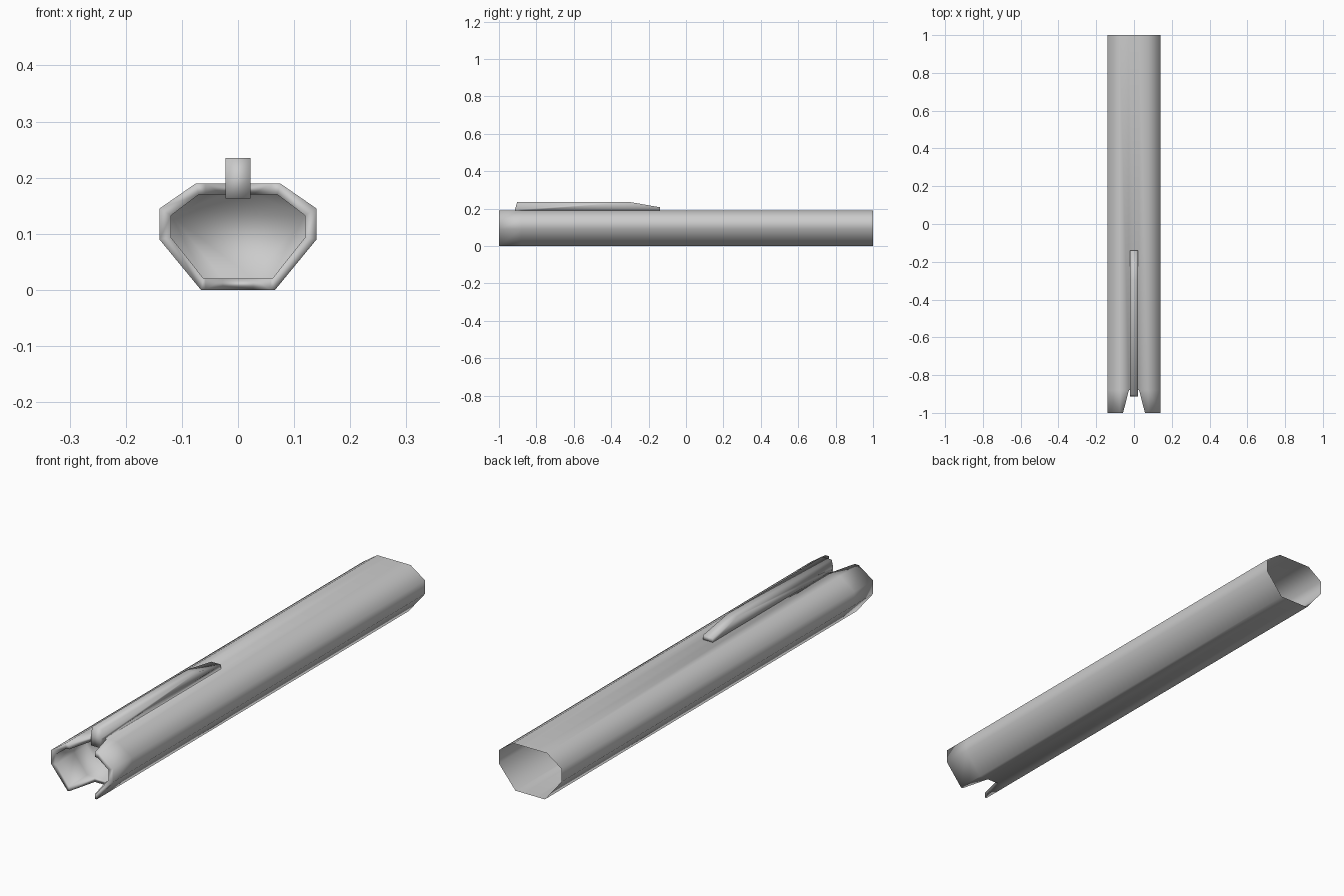
import bpy, bmesh

if "Cube" in bpy.data.objects:
    bpy.data.objects.remove(bpy.data.objects["Cube"])

NOTCH_Y = -0.88      # depth of the front notches
POCKET_Y = -0.80     # back wall of the front pocket
OUTER = [(0.075, 0.19), (0.14, 0.145), (0.14, 0.09), (0.066, 0.0)]
INNER = [(0.070, 0.17), (0.119, 0.133), (0.119, 0.093), (0.061, 0.02)]


def finish(bm, name):
    bmesh.ops.recalc_face_normals(bm, faces=bm.faces)
    mesh = bpy.data.meshes.new(name)
    bm.to_mesh(mesh)
    bm.free()
    mesh.shade_smooth()
    obj = bpy.data.objects.new(name, mesh)
    bpy.context.collection.objects.link(obj)
    return obj


def ring(bm, half, notch_x, y):
    """Mirrored section; points 0, 5, 6 and 11 lie on the notch edges."""
    right = [(notch_x, half[0][1])] + half + [(notch_x, half[-1][1])]
    pts = right + [(-x, z) for x, z in reversed(right)]
    return [bm.verts.new((x, y, z)) for x, z in pts]


def bridge(bm, a, b, segments):
    for i in segments:
        j = (i + 1) % 12
        bm.faces.new((a[i], a[j], b[j], b[i]))


# Faceted tube: outer skin, front rim, recessed pocket, notches top and bottom
bm = bmesh.new()
back = ring(bm, OUTER, 0.027, 1.0)
out_mid = ring(bm, OUTER, 0.027, NOTCH_Y)
out_front = ring(bm, OUTER, 0.058, -1.0)
in_front = ring(bm, INNER, 0.058, -1.0)
in_mid = ring(bm, INNER, 0.027, NOTCH_Y)
pocket = ring(bm, INNER, 0.027, POCKET_Y)
gaps = (5, 11)
solid = [i for i in range(12) if i not in gaps]
bridge(bm, back, out_mid, range(12))
bridge(bm, out_mid, out_front, solid)
bridge(bm, out_front, in_front, solid)
bridge(bm, in_front, in_mid, solid)
bridge(bm, in_mid, pocket, range(12))
bridge(bm, out_mid, in_mid, gaps)
for i in (0, 5, 6, 11):
    bm.faces.new((out_front[i], out_mid[i], in_mid[i], in_front[i]))
bm.faces.new(pocket)
finish(bm, "tube_body")

# Narrow rail on top, sloping down at its rear and hooked into the notch
profile = [(-0.913, 0.163), (-0.913, 0.20), (-0.903, 0.235), (-0.30, 0.235),
           (-0.14, 0.207), (-0.14, 0.188), (-0.87, 0.188), (-0.87, 0.163)]
bm = bmesh.new()
face = bm.faces.new([bm.verts.new((-0.022, y, z)) for y, z in profile])
ext = bmesh.ops.extrude_face_region(bm, geom=[face], use_keep_orig=True)
moved = [g for g in ext["geom"] if isinstance(g, bmesh.types.BMVert)]
bmesh.ops.translate(bm, vec=(0.044, 0, 0), verts=moved)
finish(bm, "top_rail")
